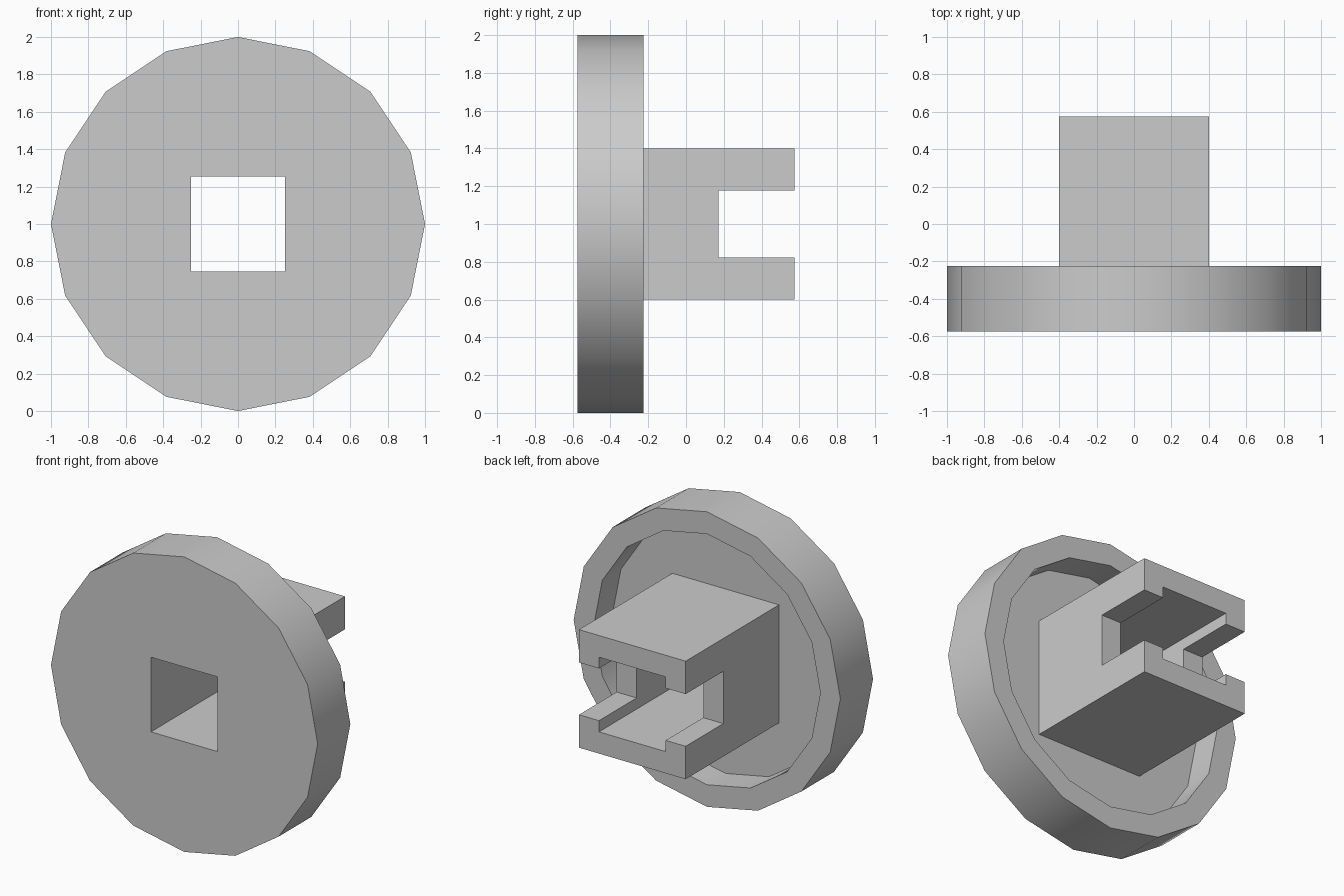
import bpy
import math

if "Cube" in bpy.data.objects:
    bpy.data.objects.remove(bpy.data.objects["Cube"], do_unlink=True)

CENTRE_Z = 1.0
FRONT, RIM, BACK = -0.575, -0.225, 0.575
FLOOR = RIM - 0.2

grey = bpy.data.materials.new("plain grey")
grey.use_nodes = True
colour = (0.6, 0.6, 0.6, 1)
grey.diffuse_color = colour
grey.node_tree.nodes["Principled BSDF"].inputs["Base Color"].default_value = colour


def finish(name):
    obj = bpy.context.object
    obj.name = name
    bpy.ops.object.transform_apply(location=True, rotation=True, scale=True)
    obj.data.materials.append(grey)
    return obj


def disc(name, radius, y0, y1):
    """Sixteen-sided disc along y with a corner at the top."""
    bpy.ops.mesh.primitive_cylinder_add(
        vertices=16, radius=radius, depth=y1 - y0,
        location=(0, (y0 + y1) / 2, CENTRE_Z), rotation=(math.pi / 2, 0, 0))
    return finish(name)


def block(name, half_x, half_z, y0, y1):
    bpy.ops.mesh.primitive_cube_add(size=1, location=(0, (y0 + y1) / 2, CENTRE_Z))
    bpy.context.object.scale = (2 * half_x, y1 - y0, 2 * half_z)
    return finish(name)


def combine(target, tool, operation):
    """Apply a boolean and discard the tool."""
    tool.hide_render = True
    mod = target.modifiers.new(operation.lower(), "BOOLEAN")
    mod.operation, mod.object, mod.solver = operation, tool, "EXACT"
    bpy.context.view_layer.objects.active = target
    bpy.ops.object.modifier_apply(modifier=mod.name)
    bpy.data.objects.remove(tool, do_unlink=True)


# Round flange, hollowed from behind
flange = disc("flanged_socket", 1.0, FRONT, RIM)
combine(flange, disc("recess_cutter", 0.85, FLOOR, RIM + 0.2), "DIFFERENCE")

# Square stem rising from the recess floor
combine(flange, block("stem", 0.4, 0.4, FLOOR - 0.05, BACK), "UNION")

# Square channel through everything, and the cross slot that leaves two jaws
combine(flange, block("channel_cutter", 0.25, 0.253, FRONT - 0.2, BACK + 0.2), "DIFFERENCE")
combine(flange, block("slot_cutter", 0.6, 0.177, BACK - 0.403, BACK + 0.3), "DIFFERENCE")

bpy.ops.object.select_all(action="DESELECT")
flange.select_set(True)
bpy.context.view_layer.objects.active = flange
bpy.ops.object.shade_smooth_by_angle(angle=math.radians(30))
